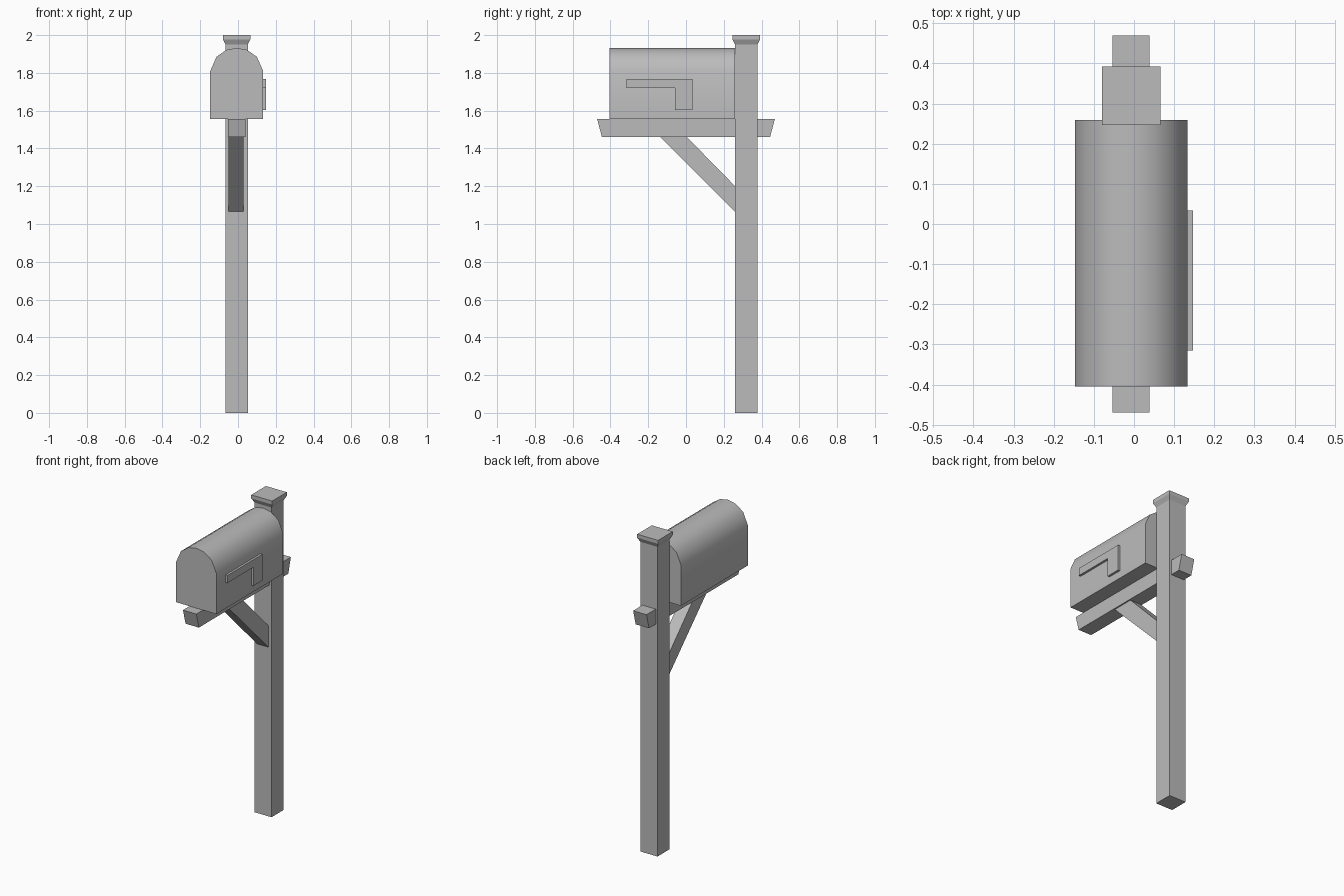
import bpy
import bmesh
from math import radians
from mathutils import Vector

cube = bpy.data.objects.get("Cube")
if cube:
    bpy.data.objects.remove(cube, do_unlink=True)

# One plain grey for every part
grey = bpy.data.materials.new("plain_grey")
grey.use_nodes = True
colour = (0.5, 0.5, 0.5, 1)
grey.diffuse_color = colour
grey.node_tree.nodes["Principled BSDF"].inputs["Base Color"].default_value = colour


def finish(name, bm, smooth=False):
    bmesh.ops.recalc_face_normals(bm, faces=bm.faces)
    mesh = bpy.data.meshes.new(name)
    bm.to_mesh(mesh)
    bm.free()
    mesh.materials.append(grey)
    obj = bpy.data.objects.new(name, mesh)
    bpy.context.collection.objects.link(obj)
    if smooth:
        bpy.ops.object.select_all(action="DESELECT")
        obj.select_set(True)
        bpy.context.view_layer.objects.active = obj
        bpy.ops.object.shade_smooth_by_angle(angle=radians(40))
    return obj


def extrude(name, outline, start, end, along, smooth=False):
    """Extrude a 2D outline: (x, z) along y, or (y, z) along x."""
    def place(a, b, t):
        return Vector((a, t, b)) if along == "y" else Vector((t, a, b))
    bm = bmesh.new()
    face = bm.faces.new([bm.verts.new(place(a, b, start)) for a, b in outline])
    new = bmesh.ops.extrude_face_region(bm, geom=[face])["geom"]
    shift = place(0, 0, end - start)
    bmesh.ops.translate(bm, vec=shift, verts=[v for v in new if isinstance(v, bmesh.types.BMVert)])
    return finish(name, bm, smooth)


# Square post with a flared cap, built from stacked square rings
px, py = -0.007, 0.319
bm = bmesh.new()
rings = []
for half, z in ((0.059, 0), (0.059, 1.95), (0.073, 1.978), (0.073, 2)):
    corners = ((-half, -half), (half, -half), (half, half), (-half, half))
    rings.append([bm.verts.new((px + x, py + y, z)) for x, y in corners])
for low, high in zip(rings, rings[1:]):
    for i in range(4):
        j = (i + 1) % 4
        bm.faces.new((low[i], low[j], high[j], high[i]))
bm.faces.new(rings[0])
bm.faces.new(rings[-1])
finish("post", bm)

# Support arm with slanted ends, and the diagonal brace below it
extrude("support_arm", [(-0.445, 1.46), (0.445, 1.46), (0.47, 1.555), (-0.47, 1.555)],
        -0.054, 0.039, "x")
extrude("brace", [(-0.14, 1.465), (0, 1.465), (0.26, 1.2), (0.26, 1.065)],
        -0.049, 0.03, "x")

# Mailbox with an arched top, mirrored about its centre line
cx = -0.007
half_arch = [(0.14, 1.555), (0.14, 1.81), (0.107, 1.885), (0.054, 1.922)]
outline = [(cx + x, z) for x, z in half_arch] + [(cx, 1.932)]
outline += [(cx - x, z) for x, z in reversed(half_arch)]
extrude("mailbox", outline, -0.405, 0.259, "y", smooth=True)

# L-shaped flag on the left side
extrude("flag", [(-0.315, 1.72), (-0.058, 1.72), (-0.058, 1.603), (0.034, 1.603),
                 (0.034, 1.768), (-0.315, 1.768)], 0.13, 0.147, "x")
